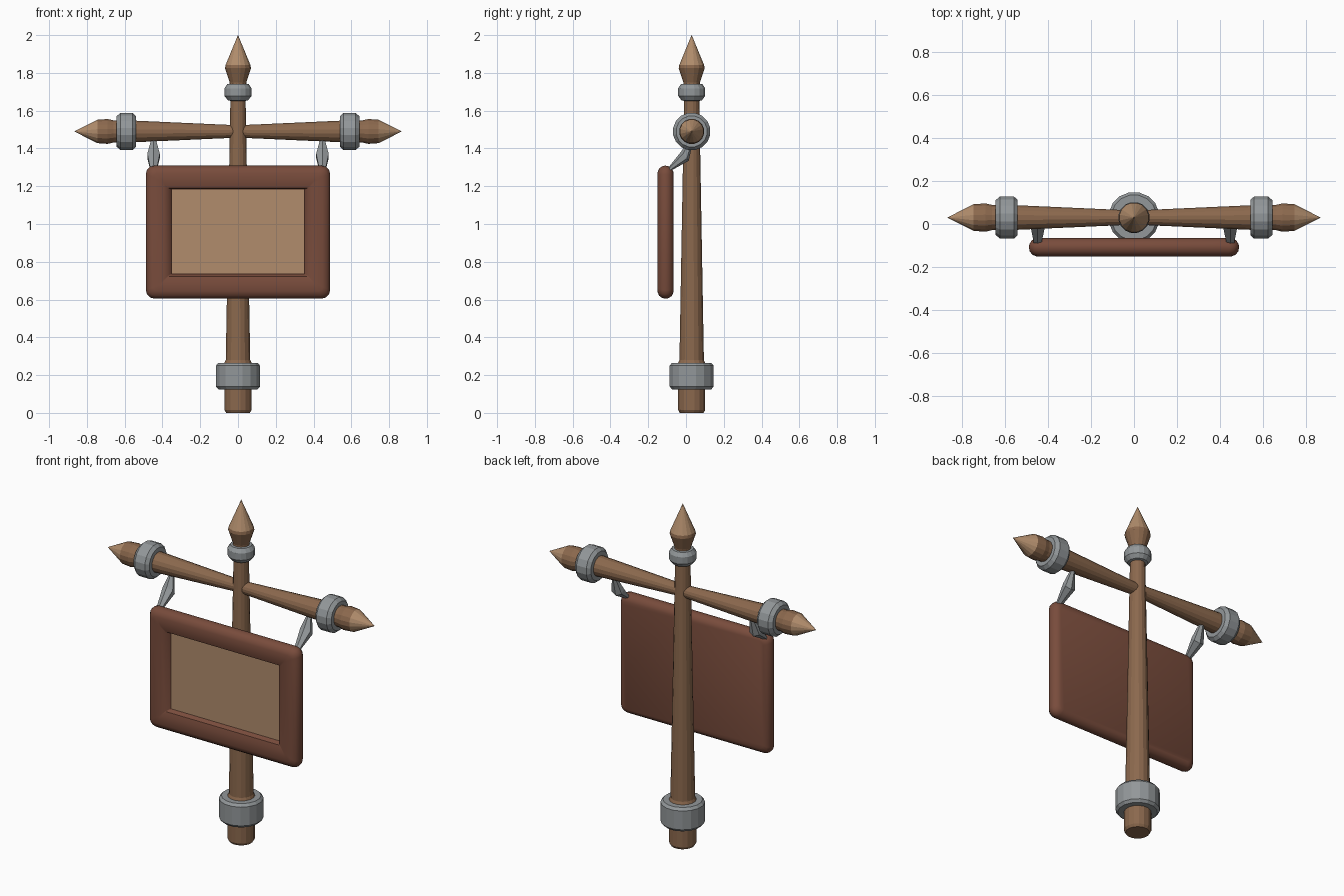
import bpy, bmesh, math
from mathutils import Vector

if "Cube" in bpy.data.objects:
    bpy.data.objects.remove(bpy.data.objects["Cube"])

PY, AZ = 0.03, 1.49   # post centre y, crossbar height


def mat(name, rgb):
    m = bpy.data.materials.new(name)
    m.diffuse_color = (*rgb, 1)
    m.use_nodes = True
    m.node_tree.nodes["Principled BSDF"].inputs["Base Color"].default_value = m.diffuse_color
    return m


WOOD = mat("wood", (0.26, 0.14, 0.075))
TAN = mat("light_wood", (0.44, 0.265, 0.15))
RED = mat("red_wood", (0.19, 0.072, 0.045))
IRON = mat("iron", (0.29, 0.31, 0.32))


def loft(name, rings, material, smooth=False):
    """Skin a list of equal-length rings and cap both ends."""
    bm = bmesh.new()
    vs = [[bm.verts.new(p) for p in ring] for ring in rings]
    n = len(vs[0])
    for a, b in zip(vs, vs[1:]):
        for i in range(n):
            j = (i + 1) % n
            bm.faces.new((a[i], a[j], b[j], b[i]))
    bm.faces.new(vs[0][::-1])
    bm.faces.new(vs[-1])
    bmesh.ops.remove_doubles(bm, verts=bm.verts, dist=1e-5)
    bmesh.ops.recalc_face_normals(bm, faces=bm.faces)
    me = bpy.data.meshes.new(name)
    bm.to_mesh(me)
    bm.free()
    ob = bpy.data.objects.new(name, me)
    bpy.context.collection.objects.link(ob)
    me.materials.append(material)
    if smooth:
        bpy.context.view_layer.objects.active = ob
        ob.select_set(True)
        bpy.ops.object.shade_smooth_by_angle(angle=math.radians(40))
        ob.select_set(False)
    return ob


def lathe(name, profile, material, side=0, n=16):
    """Turn (radius, distance) points round the post (side 0) or an arm (side -1, 1)."""
    rings = []
    for r, t in profile:
        ring = []
        for k in range(n):
            a = 2 * math.pi * (k + 0.5) / n
            u, v = r * math.cos(a), r * math.sin(a)
            ring.append((side * t, PY + u, AZ + v) if side else (u, PY + v, t))
        rings.append(ring)
    return loft(name, rings, material)


# Post with iron base band, top collar and finial
lathe("post", [(0.064, 0), (0.073, 0.015), (0.073, 0.25), (0.073, 0.265), (0.066, 0.28),
               (0.041, 1.66), (0.041, 1.76)], WOOD)
lathe("base_band", [(0.075, 0.125), (0.106, 0.125), (0.119, 0.14), (0.119, 0.25),
                    (0.106, 0.265), (0.075, 0.265)], IRON)
lathe("top_collar", [(0.042, 1.652), (0.055, 1.655), (0.073, 1.678), (0.073, 1.718),
                     (0.058, 1.74), (0.042, 1.742)], IRON)
lathe("finial_base", [(0.045, 1.735), (0.045, 1.75), (0.07, 1.825), (0.067, 1.842)], WOOD)
lathe("finial_tip", [(0.067, 1.842), (0.0005, 2.0)], TAN)

for side, label in ((-1, "left"), (1, "right")):
    # Crossbar arm with iron ring and pointed end
    lathe(label + "_arm", [(0.034, 0.015), (0.058, 0.54), (0.06, 0.66), (0.067, 0.69),
                           (0.063, 0.745)], WOOD, side)
    lathe(label + "_ring", [(0.06, 0.54), (0.083, 0.54), (0.1, 0.558), (0.1, 0.622),
                            (0.083, 0.642), (0.06, 0.642)], IRON, side)
    lathe(label + "_arm_tip", [(0.063, 0.745), (0.0005, 0.866)], TAN, side)

    # Hanging bracket: a strap that swells in the middle
    rings = []
    for y, z, w, d in ((-0.1, 1.27, 0.017, 0.01), (-0.078, 1.298, 0.019, 0.013),
                       (-0.005, 1.36, 0.033, 0.032), (0.028, 1.45, 0.011, 0.012)):
        across = Vector((0, 0.6, -0.8)) if z < 1.4 else Vector((0, 0.95, -0.3))
        c = Vector((side * 0.447, y, z))
        rings.append([c + Vector((sx * w, 0, 0)) + across * (sy * d)
                      for sx, sy in ((-1, -0.5), (0, -1), (1, -0.5), (1, 0.5), (0, 1), (-1, 0.5))])
    loft(label + "_bracket", rings, IRON)


def rounded_rect(hx, hz, r, y, cz=0.957, seg=3):
    ring = []
    for q, (sx, sz) in enumerate(((1, 1), (-1, 1), (-1, -1), (1, -1))):
        for k in range(seg + 1):
            a = math.pi / 2 * (q + k / seg)
            ring.append((sx * (hx - r) + r * math.cos(a), y, cz + sz * (hz - r) + r * math.sin(a)))
    return ring


# Sign board: rounded rim with a recessed front field
HX, HZ = 0.488, 0.352
outer = ((0.035, -0.066), (0.014, -0.075), (0.002, -0.094), (0, -0.11),
         (0.004, -0.127), (0.016, -0.143), (0.04, -0.152), (0.09, -0.15), (0.118, -0.142))
rings = [rounded_rect(HX - i, HZ - i, max(0.045 - 0.6 * i, 0.004), y) for i, y in outer]
rings.append(rounded_rect(0.352, 0.225, 0.003, -0.118, 0.96))
loft("sign_frame", rings, RED, smooth=True)

# Light panel inside the frame
loft("sign_panel", [rounded_rect(0.35, 0.223, 0.003, y, 0.96) for y in (-0.1, -0.121)], TAN)
